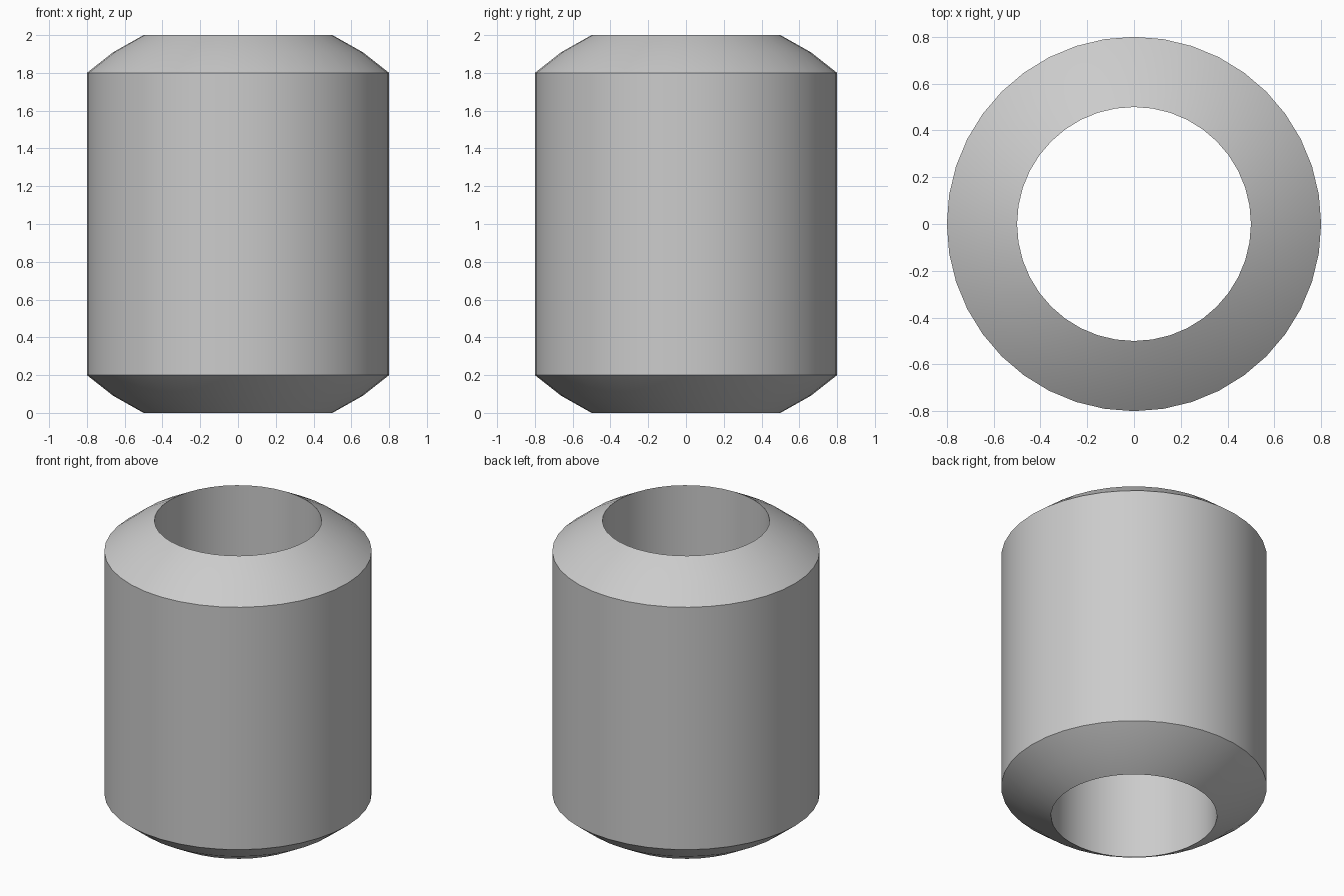
import bpy, bmesh, math

cube = bpy.data.objects.get("Cube")
if cube:
    bpy.data.objects.remove(cube, do_unlink=True)

SEGMENTS = 40

# Plain grey material
grey = bpy.data.materials.new("light_grey")
grey.use_nodes = True
colour = (0.6, 0.6, 0.6, 1)
grey.diffuse_color = colour
grey.node_tree.nodes["Principled BSDF"].inputs["Base Color"].default_value = colour

# Half profile of the rounded end, mirrored to the top
end = [(0.5, 0), (0.66, 0.09), (0.8, 0.2)]
profile = end + [(r, 2 - z) for r, z in reversed(end)]

# Closed profile spun around z: outer wall, rounded ends and straight bore
bm = bmesh.new()
verts = [bm.verts.new((r, 0, z)) for r, z in profile]
edges = [bm.edges.new((v, verts[(i + 1) % len(verts)])) for i, v in enumerate(verts)]
bmesh.ops.spin(bm, geom=verts + edges, cent=(0, 0, 0), axis=(0, 0, 1),
               angle=math.tau, steps=SEGMENTS)
bmesh.ops.remove_doubles(bm, verts=bm.verts, dist=0.0001)
bmesh.ops.recalc_face_normals(bm, faces=bm.faces)

mesh = bpy.data.meshes.new("bead_body")
bm.to_mesh(mesh)
bm.free()
mesh.materials.append(grey)
bead = bpy.data.objects.new("bead_body", mesh)
bpy.context.collection.objects.link(bead)

# Smooth round faces, sharp rims
bpy.ops.object.select_all(action='DESELECT')
bead.select_set(True)
bpy.context.view_layer.objects.active = bead
bpy.ops.object.shade_smooth_by_angle(angle=math.radians(30))
